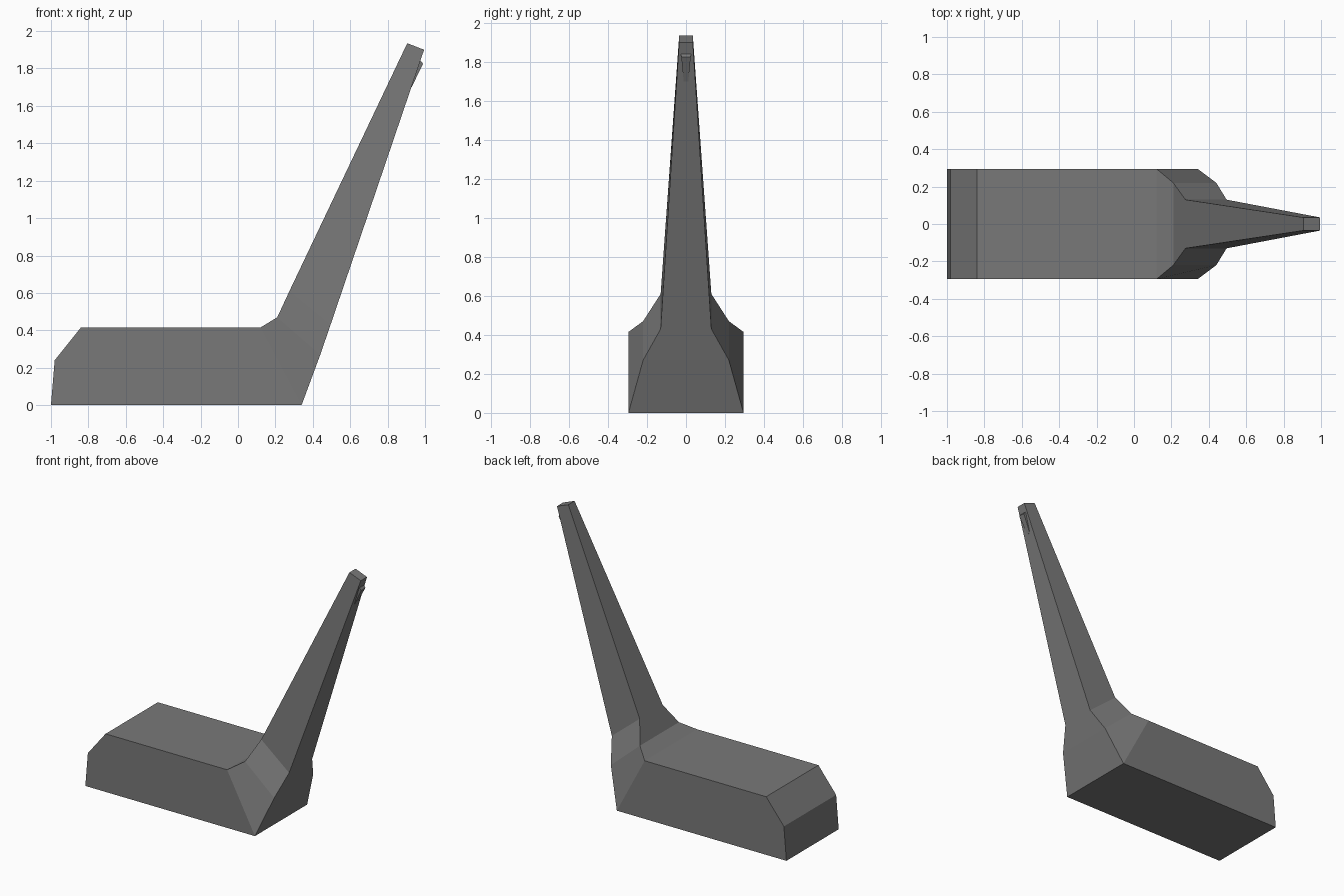
import bpy
import bmesh

cube = bpy.data.objects.get("Cube")
if cube:
    bpy.data.objects.remove(cube, do_unlink=True)

grey = bpy.data.materials.new("dark grey")
grey.use_nodes = True
colour = (0.19, 0.19, 0.19, 1)
grey.diffuse_color = colour
grey.node_tree.nodes["Principled BSDF"].inputs["Base Color"].default_value = colour


def mirrored_solid(name, outline, side_faces):
    """Closed side outline of (x, z, half width), spanned across y, with side panels."""
    bm = bmesh.new()
    right = [bm.verts.new((x, -w, z)) for x, z, w in outline]
    left = [bm.verts.new((x, w, z)) for x, z, w in outline]
    for i in range(len(outline)):
        j = (i + 1) % len(outline)
        bm.faces.new((right[i], right[j], left[j], left[i]))
    for panel in side_faces:
        bm.faces.new([right[i] for i in panel])
        bm.faces.new([left[i] for i in reversed(panel)])
    bmesh.ops.recalc_face_normals(bm, faces=bm.faces)
    mesh = bpy.data.meshes.new(name)
    bm.to_mesh(mesh)
    bm.free()
    mesh.materials.append(grey)
    obj = bpy.data.objects.new(name, mesh)
    bpy.context.collection.objects.link(obj)
    return obj


# Wide block flowing through a narrowing neck into the slanted arm
BODY, NECK, ROOT, TIP = 0.295, 0.22, 0.13, 0.035
outline = [
    (-1.0, 0.0, BODY), (-0.98, 0.24, BODY), (-0.84, 0.415, BODY), (0.12, 0.415, BODY),
    (0.21, 0.47, NECK), (0.275, 0.61, ROOT), (0.905, 1.935, TIP),
    (0.995, 1.90, TIP), (0.495, 0.43, ROOT), (0.44, 0.27, NECK), (0.34, 0.0, BODY),
]
panels = [(0, 1, 2, 3, 10), (3, 4, 9, 10), (4, 5, 8, 9), (5, 6, 7, 8)]
mirrored_solid("body_and_arm", outline, panels)

# Small catch under the arm tip
catch = [(0.96, 1.84, 0.025), (0.978, 1.84, 0.025), (0.99, 1.825, 0.024),
         (0.928, 1.70, 0.012), (0.915, 1.70, 0.012)]
mirrored_solid("tip_catch", catch, [range(len(catch))])
